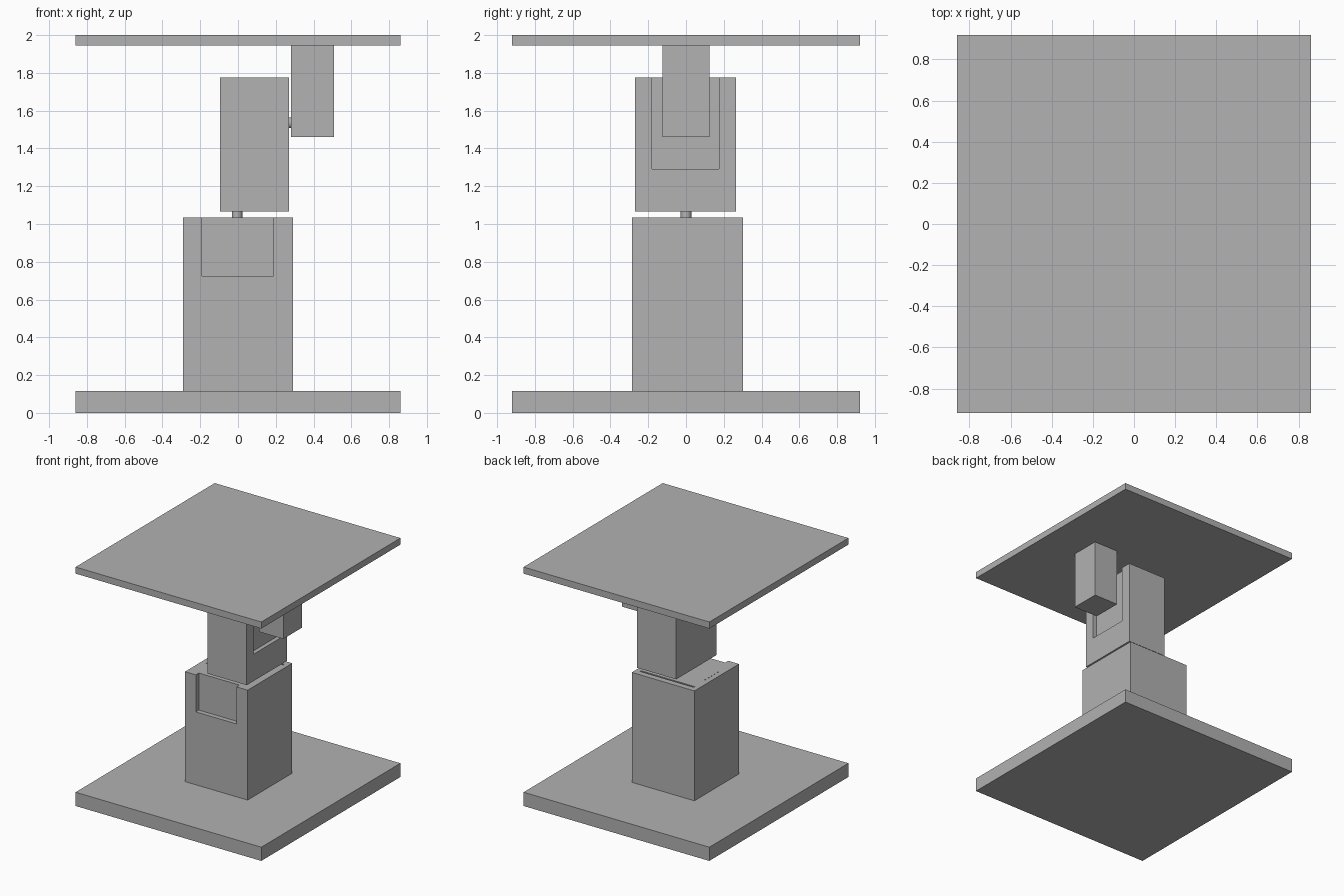
import bpy
import math

default = bpy.data.objects.get("Cube")
if default:
    bpy.data.objects.remove(default, do_unlink=True)

grey = bpy.data.materials.new("plain grey")
grey.use_nodes = True
colour = (0.445, 0.445, 0.445, 1)
grey.diffuse_color = colour
grey.node_tree.nodes["Principled BSDF"].inputs["Base Color"].default_value = colour


def box(name, xs, ys, zs):
    """Box from its low and high limits on each axis."""
    limits = (xs, ys, zs)
    bpy.ops.mesh.primitive_cube_add(size=1, location=[sum(l) / 2 for l in limits])
    ob = bpy.context.object
    ob.name = name
    ob.scale = [l[1] - l[0] for l in limits]
    bpy.ops.object.transform_apply(location=False, rotation=False, scale=True)
    ob.data.materials.append(grey)
    return ob


def pin(name, location, length, rotation=(0, 0, 0)):
    bpy.ops.mesh.primitive_cylinder_add(vertices=24, radius=0.028, depth=length,
                                        location=location, rotation=rotation)
    ob = bpy.context.object
    ob.name = name
    ob.data.materials.append(grey)
    bpy.ops.object.shade_smooth_by_angle()


def cut(target, name, xs, ys, zs):
    cutter = box(name, xs, ys, zs)
    cutter.hide_render = True
    cutter.hide_set(True)
    cutter.display_type = 'WIRE'
    mod = target.modifiers.new(name, 'BOOLEAN')
    mod.operation = 'DIFFERENCE'
    mod.solver = 'EXACT'
    mod.object = cutter
    bpy.context.view_layer.objects.active = target
    bpy.ops.object.modifier_apply(modifier=mod.name)
    bpy.data.objects.remove(cutter, do_unlink=True)


# Base and top plates
box("base_plate", (-0.86, 0.86), (-0.92, 0.92), (0, 0.115))
box("top_plate", (-0.86, 0.86), (-0.92, 0.92), (1.945, 2))

# Lower block with a front recess, a rear slot and a row of small holes
lower = box("lower_block", (-0.29, 0.29), (-0.287, 0.303), (0.115, 1.035))
cut(lower, "front_recess", (-0.19, 0.187), (-0.4, -0.247), (0.725, 1.2))
cut(lower, "rear_slot", (-0.25, 0.25), (0.238, 0.252), (1.0, 1.1))
for i in range(5):
    y = -0.07 + i * 0.04
    cut(lower, "small_hole", (-0.247, -0.239), (y - 0.006, y + 0.006), (1.0, 1.1))

# Upper block with a side recess open at its top
upper = box("upper_block", (-0.095, 0.27), (-0.27, 0.265), (1.065, 1.775))
cut(upper, "side_recess", (0.235, 0.4), (-0.18, 0.175), (1.29, 1.9))

# Hanging arm and the pins joining the blocks
box("hanging_arm", (0.28, 0.507), (-0.125, 0.125), (1.46, 1.945))
pin("turning_pin", (-0.005, 0, 1.05), 0.05)
pin("tilting_pin", (0.257, 0, 1.535), 0.065, (0, math.pi / 2, 0))
